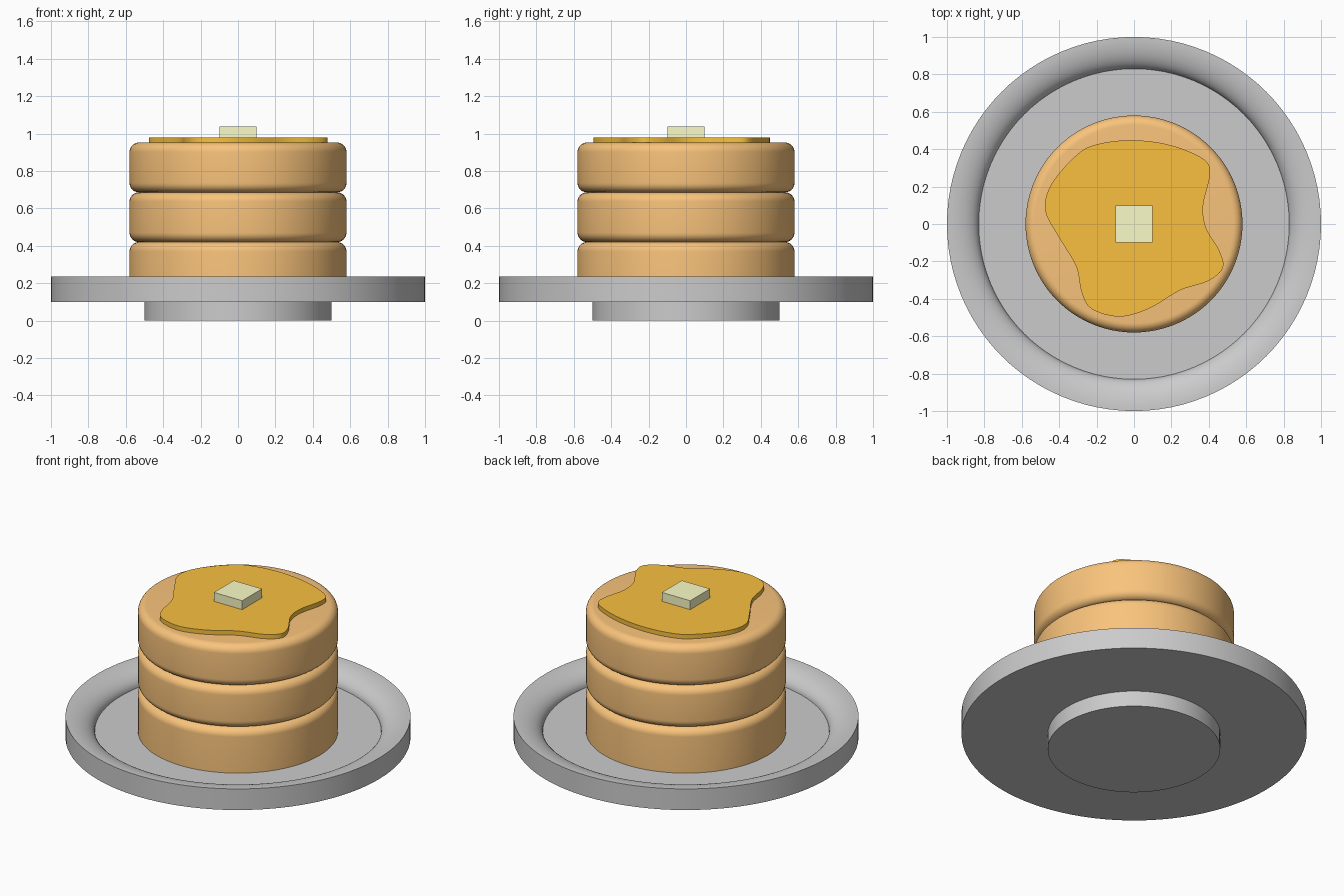
import bpy, bmesh, math
from mathutils import Vector

if "Cube" in bpy.data.objects:
    bpy.data.objects.remove(bpy.data.objects["Cube"])


def material(name, rgb):
    m = bpy.data.materials.new(name)
    m.diffuse_color = (*rgb, 1)
    m.use_nodes = True
    m.node_tree.nodes["Principled BSDF"].inputs["Base Color"].default_value = m.diffuse_color
    return m


def finish(bm, name, mat=None):
    bmesh.ops.recalc_face_normals(bm, faces=bm.faces)
    me = bpy.data.meshes.new(name)
    bm.to_mesh(me)
    bm.free()
    ob = bpy.data.objects.new(name, me)
    bpy.context.collection.objects.link(ob)
    if mat:
        me.materials.append(mat)
    bpy.ops.object.select_all(action='DESELECT')
    ob.select_set(True)
    bpy.context.view_layer.objects.active = ob
    bpy.ops.object.shade_smooth_by_angle(angle=math.radians(35))
    return ob


def lathe(name, profile, mat=None, steps=96):
    bm = bmesh.new()
    vs = [bm.verts.new((r, 0, z)) for r, z in profile]
    es = [bm.edges.new(p) for p in zip(vs, vs[1:])]
    bmesh.ops.spin(bm, geom=vs + es, cent=(0, 0, 0), axis=(0, 0, 1),
                   angle=math.tau, steps=steps)
    bmesh.ops.remove_doubles(bm, verts=bm.verts, dist=1e-4)
    return finish(bm, name, mat)


def arc(cr, cz, rr, rz, a0, a1, n=8):
    angles = [math.radians(a0 + (a1 - a0) * i / n) for i in range(n + 1)]
    return [(cr + rr * math.cos(a), cz + rz * math.sin(a)) for a in angles]


batter = material("pancake_orange", (0.95, 0.55, 0.2))
syrup_mat = material("syrup_amber", (0.95, 0.53, 0.05))
butter_mat = material("butter_yellow", (0.98, 0.98, 0.58))

# Plate: foot, flat underside, straight rim, rounded inner lip, sunken floor
FLOOR, RIM = 0.14, 0.235
lathe("plate", [(0, 0), (0.5, 0), (0.5, 0.1), (1, 0.1)]
      + arc(1, FLOOR, 0.17, RIM - FLOOR, 90, 180, 14) + [(0, FLOOR)])

# Pancakes: the lowest one sits straight-sided on the plate floor
R, F = 0.58, 0.05
levels = [FLOOR, 0.42, 0.686, 0.952]
for i, (z0, z1) in enumerate(zip(levels, levels[1:])):
    low = arc(R - F, z0 + F, F, F, -90, 0) if i else [(R, z0)]
    lathe(f"pancake_{i + 1}",
          [(0, z0)] + low + arc(R - F, z1 - F, F, F, 0, 90) + [(0, z1)], batter)

# Syrup: closed smooth outline, extruded
outline = [Vector(p) for p in (
    (.375, .345), (.405, .26), (.37, .10), (.385, -.02), (.455, -.14),
    (.475, -.235), (.395, -.305), (.245, -.355), (.085, -.45), (-.075, -.495),
    (-.225, -.455), (-.28, -.365), (-.31, -.225), (-.405, -.065),
    (-.475, .075), (-.44, .215), (-.30, .375), (-.18, .43), (0, .448), (.2, .42))]
bm = bmesh.new()
verts = []
n = len(outline)
for i in range(n):
    a, b, c, d = (outline[(i + k) % n] for k in (-1, 0, 1, 2))
    for s in range(6):
        t = s / 6
        p = 0.5 * (2 * b + (c - a) * t + (2 * a - 5 * b + 4 * c - d) * t * t
                   + (3 * b - a - 3 * c + d) * t ** 3)
        verts.append(bm.verts.new((p.x, p.y, 0.945)))
base = bm.faces.new(verts)
top = bmesh.ops.extrude_face_region(bm, geom=[base], use_keep_orig=True)
bmesh.ops.translate(bm, vec=(0, 0, 0.035),
                    verts=[v for v in top["geom"] if isinstance(v, bmesh.types.BMVert)])
finish(bm, "syrup", syrup_mat)

# Butter pat
bm = bmesh.new()
bmesh.ops.create_cube(bm, size=1)
bmesh.ops.scale(bm, vec=(0.2, 0.2, 0.06), verts=bm.verts)
bmesh.ops.translate(bm, vec=(0, 0, 1.007), verts=bm.verts)
finish(bm, "butter", butter_mat)
